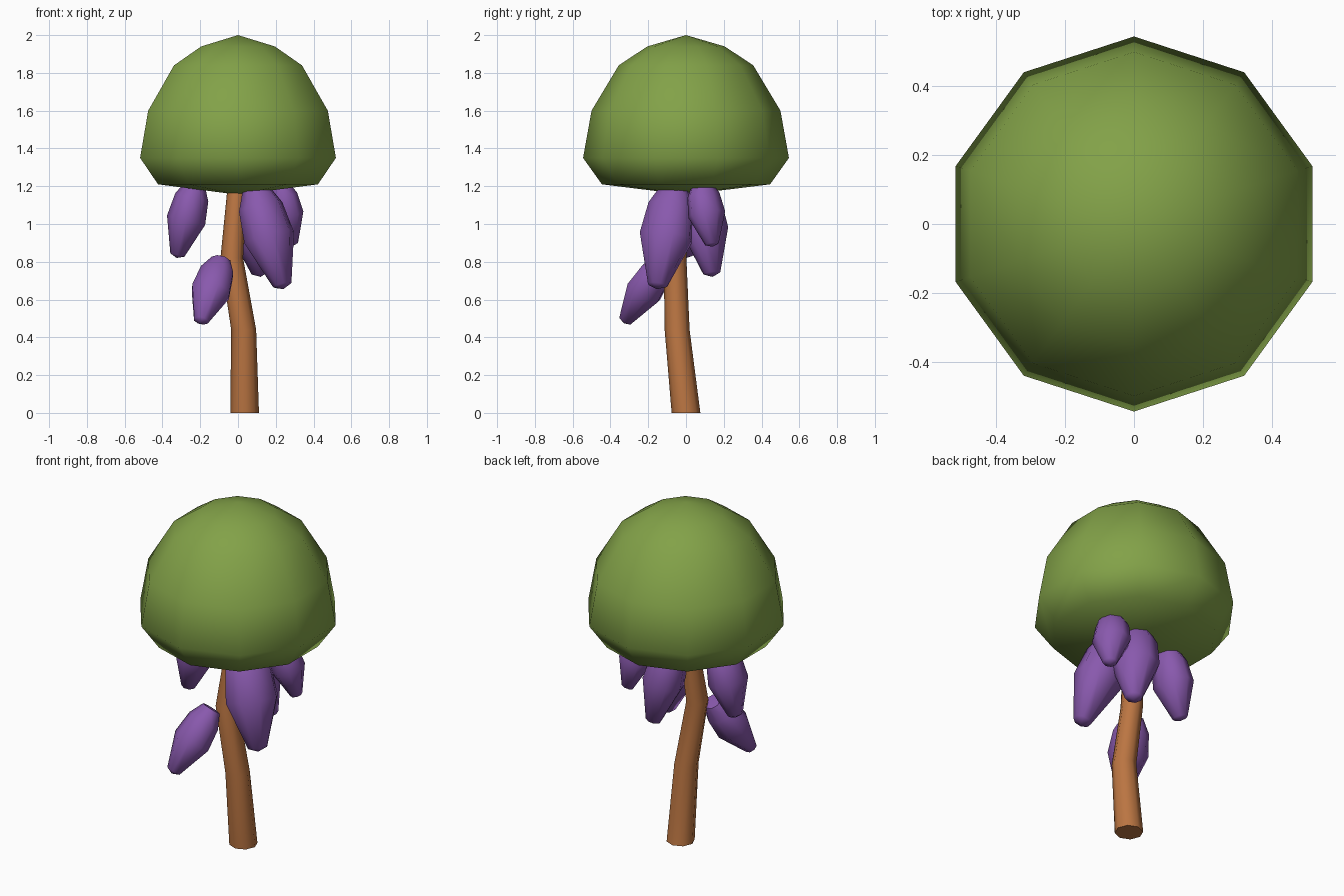
import bpy, bmesh, math
from mathutils import Vector

if "Cube" in bpy.data.objects:
    bpy.data.objects.remove(bpy.data.objects["Cube"])


def material(name, rgb):
    m = bpy.data.materials.new(name)
    m.diffuse_color = (*rgb, 1)
    m.use_nodes = True
    m.node_tree.nodes["Principled BSDF"].inputs["Base Color"].default_value = m.diffuse_color
    return m


GREEN = material("leaf green", (0.225, 0.36, 0.065))
PURPLE = material("fruit purple", (0.25, 0.10, 0.42))
BROWN = material("bark brown", (0.50, 0.18, 0.055))


def loft(name, rings, mat, start=None, end=None):
    """Skin a list of rings; close each end with a pole point or a flat cap."""
    bm = bmesh.new()
    loops = [[bm.verts.new(p) for p in ring] for ring in rings]
    n = len(loops[0])
    for a, b in zip(loops, loops[1:]):
        for i in range(n):
            j = (i + 1) % n
            bm.faces.new((a[i], a[j], b[j], b[i]))
    for loop, pole in ((loops[0], start), (loops[-1], end)):
        if pole is None:
            bm.faces.new(loop)
        else:
            v = bm.verts.new(pole)
            for i in range(n):
                bm.faces.new((loop[i], loop[(i + 1) % n], v))
    bmesh.ops.recalc_face_normals(bm, faces=bm.faces[:])
    me = bpy.data.meshes.new(name)
    bm.to_mesh(me)
    bm.free()
    me.materials.append(mat)
    ob = bpy.data.objects.new(name, me)
    bpy.context.collection.objects.link(ob)
    bpy.ops.object.select_all(action='DESELECT')
    ob.select_set(True)
    bpy.context.view_layer.objects.active = ob
    bpy.ops.object.shade_smooth_by_angle(angle=math.radians(50))
    return ob


def ring(c, u, v, n, phase=0.0):
    """n points around centre c, with the radii given by vectors u and v."""
    angles = [phase + math.tau * i / n for i in range(n)]
    return [c + u * math.cos(a) + v * math.sin(a) for a in angles]


X, Y = Vector((1, 0, 0)), Vector((0, 1, 0))

# Leaf canopy: ten-sided dome with a shallow underside
profile = [(1.21, 0.445), (1.35, 0.545), (1.6, 0.5), (1.84, 0.356), (1.94, 0.205)]
loft("canopy", [ring(Vector((0, 0, z)), X * r, Y * r, 10, math.pi / 2) for z, r in profile],
     GREEN, (0, 0, 1.155), (0, 0, 2))

# Bent trunk
path = [(0.035, 0, 0, 0.076), (0.03, -0.047, 0.44, 0.066),
        (-0.033, -0.058, 0.82, 0.06), (-0.005, -0.01, 1.2, 0.05)]
loft("trunk", [ring(Vector((x, y, z)), X * r, Y * r, 8) for x, y, z, r in path], BROWN)

# Hanging pods: stem end, tip, radius
pods = [
    ("left_pod", (-0.225, 0, 1.22), (-0.325, 0, 0.82), 0.118),
    ("low_pod", (-0.09, -0.115, 0.81), (-0.2, -0.33, 0.475), 0.112),
    ("front_pod", (0.09, -0.06, 1.2), (0.24, -0.155, 0.655), 0.15),
    ("side_pod", (0.215, 0.08, 1.22), (0.285, 0.14, 0.88), 0.105),
    ("back_pod", (0.03, 0.065, 1.21), (0.12, 0.14, 0.72), 0.13),
]
shape = [(0.01, 0.5), (0.2, 0.87), (0.5, 1.0), (0.96, 0.37)]
for name, top, tip, radius in pods:
    top, tip = Vector(top), Vector(tip)
    axis = tip - top
    side = axis.cross(Vector((0, 0, 1))).normalized()
    out = side.cross(axis).normalized() * 0.88
    loft(name, [ring(top + axis * t, side * radius * r, out * radius * r, 8) for t, r in shape],
         PURPLE, top, tip)
